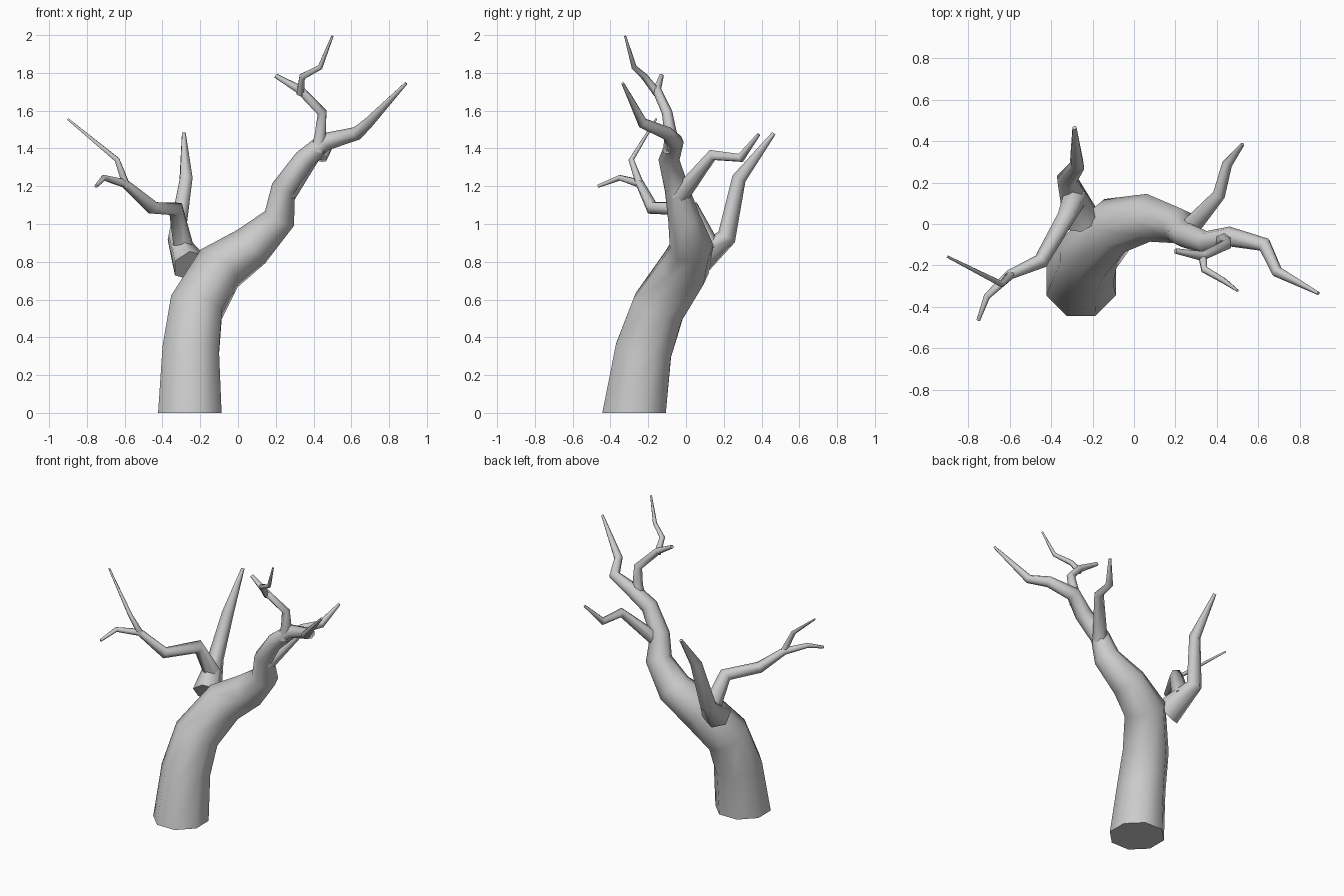
import bpy, bmesh, math
from mathutils import Vector

cube = bpy.data.objects.get("Cube")
if cube:
    bpy.data.objects.remove(cube)

bark = bpy.data.materials.new("grey bark")
bark.use_nodes = True
GREY = (0.6, 0.6, 0.6, 1)
bark.diffuse_color = GREY
bark.node_tree.nodes["Principled BSDF"].inputs["Base Color"].default_value = GREY


def limb(name, sides, path, base_normal=None):
    """Tapered tube through (x, y, z, radius) points, closed at both ends."""
    pts = [Vector(p[:3]) for p in path]
    steps = [(b - a).normalized() for a, b in zip(pts, pts[1:])]
    bm = bmesh.new()
    rings = []
    side = Vector((1, 0, 0))
    for i, p in enumerate(path):
        before, after = steps[max(i - 1, 0)], steps[min(i, len(steps) - 1)]
        normal = (before + after).normalized()
        if i == 0 and base_normal:
            normal = Vector(base_normal)
        side = (side - normal * side.dot(normal)).normalized()
        up = normal.cross(side)
        ring = []
        for k in range(sides):
            a = math.tau * (k + 0.5) / sides
            ring.append(bm.verts.new(pts[i] + (side * math.cos(a) + up * math.sin(a)) * p[3]))
        rings.append(ring)
    for low, high in zip(rings, rings[1:]):
        for k in range(sides):
            n = (k + 1) % sides
            bm.faces.new((low[k], low[n], high[n], high[k]))
    bm.faces.new(rings[0][::-1])
    bm.faces.new(rings[-1])
    bmesh.ops.recalc_face_normals(bm, faces=bm.faces)
    mesh = bpy.data.meshes.new(name)
    bm.to_mesh(mesh)
    bm.free()
    mesh.materials.append(bark)
    obj = bpy.data.objects.new(name, mesh)
    bpy.context.collection.objects.link(obj)
    bpy.ops.object.select_all(action='DESELECT')
    obj.select_set(True)
    bpy.context.view_layer.objects.active = obj
    bpy.ops.object.shade_smooth_by_angle(angle=math.radians(65))


# Trunk, sweeping up into the longest bough
limb("trunk", 8, [
    (-.255, -.275, 0, .182), (-.25, -.225, .33, .162), (-.22, -.145, .56, .152),
    (-.1, -.01, .765, .14), (.07, .03, .88, .116), (.22, -.01, 1.03, .086),
    (.24, -.05, 1.19, .064), (.35, -.09, 1.34, .056), (.46, -.06, 1.435, .048),
    (.63, -.1, 1.48, .036), (.69, -.23, 1.535, .028), (.89, -.335, 1.745, .008)],
    base_normal=(0, 0, 1))

# Upright branch on the bough, with its two twigs
limb("upper_branch", 6, [
    (.42, -.08, 1.38, .042), (.435, -.08, 1.47, .034),
    (.445, -.1, 1.59, .028), (.33, -.155, 1.71, .024), (.2, -.13, 1.785, .013)])
limb("top_twig", 6, [
    (.33, -.15, 1.69, .022), (.34, -.22, 1.78, .018),
    (.435, -.275, 1.83, .014), (.5, -.322, 1.995, .006)])

# Branch behind the bough
limb("rear_branch", 6, [
    (.25, -.04, 1.14, .05), (.41, .14, 1.365, .031),
    (.45, .29, 1.35, .025), (.525, .385, 1.475, .009)])

# Limb at the back of the trunk
limb("back_limb", 6, [
    (-.255, .02, .78, .095), (-.325, .215, .93, .052),
    (-.275, .28, 1.24, .038), (-.287, .465, 1.48, .011)])

# Forked branch reaching out to the side
limb("side_branch", 6, [
    (-.285, .13, .86, .06), (-.33, .03, 1.08, .044), (-.45, -.18, 1.085, .037),
    (-.6, -.245, 1.215, .024), (-.71, -.35, 1.245, .016), (-.752, -.465, 1.2, .009)])
limb("side_twig", 6, [
    (-.59, -.24, 1.2, .022), (-.64, -.29, 1.34, .015), (-.9, -.158, 1.555, .006)])
